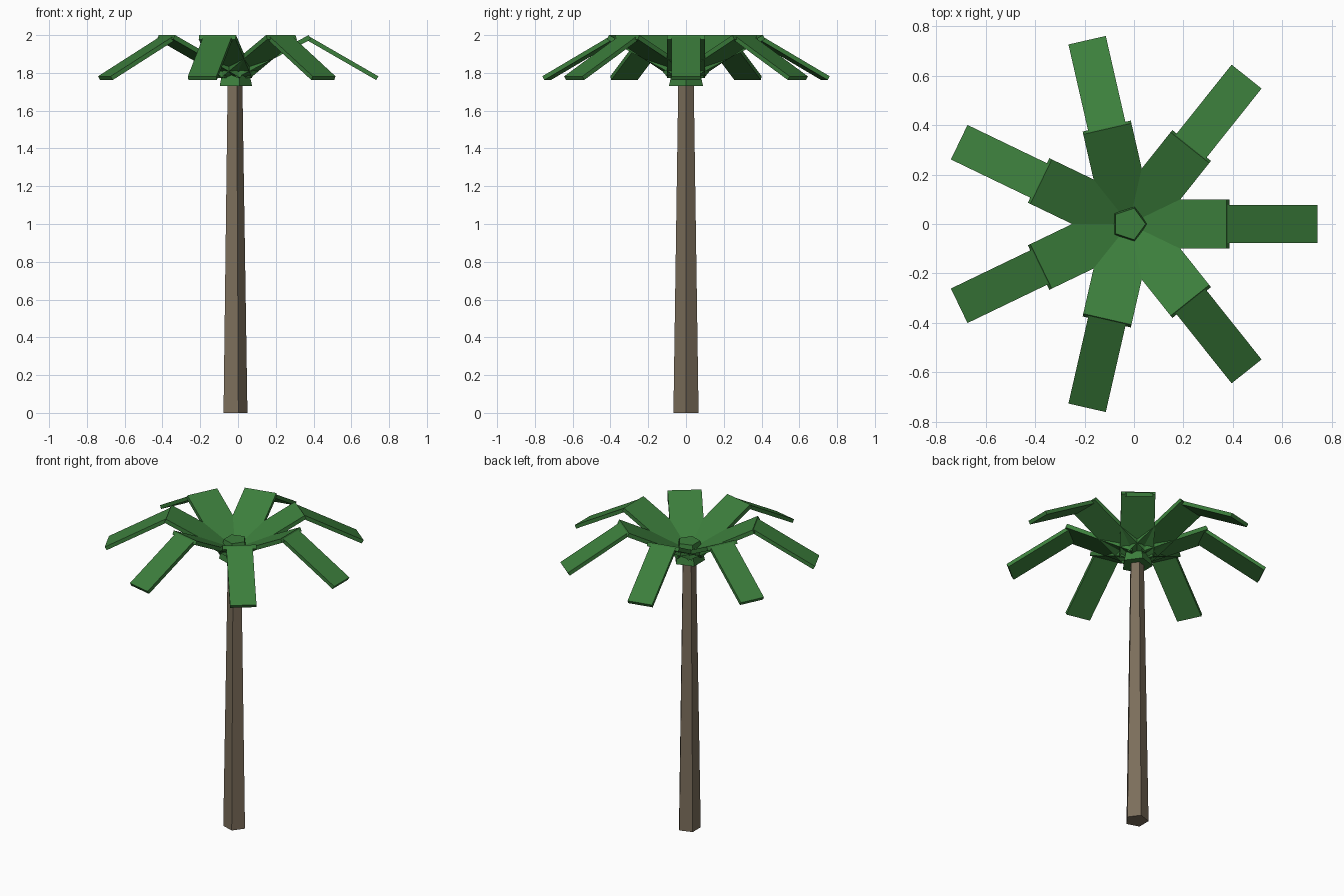
import bpy
import bmesh
import math
from mathutils import Matrix, Vector

cube = bpy.data.objects.get("Cube")
if cube:
    bpy.data.objects.remove(cube, do_unlink=True)

CENTRE_X = -0.02
FRONDS = 7


def material(name, rgb):
    mat = bpy.data.materials.new(name)
    mat.use_nodes = True
    colour = (*rgb, 1.0)
    mat.diffuse_color = colour
    bsdf = mat.node_tree.nodes["Principled BSDF"]
    bsdf.inputs["Base Color"].default_value = colour
    bsdf.inputs["Roughness"].default_value = 0.9
    return mat


def add_object(name, bm, mat):
    bmesh.ops.recalc_face_normals(bm, faces=bm.faces)
    mesh = bpy.data.meshes.new(name)
    bm.to_mesh(mesh)
    bm.free()
    mesh.materials.append(mat)
    obj = bpy.data.objects.new(name, mesh)
    obj.location.x = CENTRE_X
    bpy.context.collection.objects.link(obj)
    return obj


def tapered_pentagon(name, low, high, mat):
    """Five-sided frustum between two (radius, height) rings, one corner on +x."""
    bm = bmesh.new()
    rings = []
    for radius, z in (low, high):
        rings.append([bm.verts.new((radius * math.cos(math.tau * i / 5),
                                    radius * math.sin(math.tau * i / 5), z))
                      for i in range(5)])
    for ring in rings:
        bm.faces.new(ring)
    for i in range(5):
        j = (i + 1) % 5
        bm.faces.new((rings[0][i], rings[0][j], rings[1][j], rings[1][i]))
    return add_object(name, bm, mat)


def frond_slab(name, start, end, width, thickness, angle, mat):
    """Flat slab whose top face runs between two (radius, height) points."""
    a, b = Vector((start[0], 0, start[1])), Vector((end[0], 0, end[1]))
    along = b - a
    tilt = Matrix.Rotation(-math.atan2(along.z, along.x), 4, 'Y')
    bm = bmesh.new()
    bmesh.ops.create_cube(bm, size=1)
    size = Matrix.Diagonal((along.length, width, thickness, 1))
    drop = Matrix.Translation((0, 0, -thickness / 2))
    bm.transform(Matrix.Translation((a + b) / 2) @ tilt @ drop @ size)
    obj = add_object(name, bm, mat)
    obj.rotation_euler.z = angle
    return obj


bark = material("brown bark", (0.20, 0.155, 0.105))
leaf = material("leaf green", (0.045, 0.21, 0.045))

# Trunk and the flared collar at its top
tapered_pentagon("trunk", (0.07, 0.0), (0.043, 1.75), bark)
tapered_pentagon("crown_collar", (0.095, 1.73), (0.067, 1.855), leaf)

# Fronds: a rising inner slab and a drooping, narrower outer slab
for k in range(FRONDS):
    turn = math.tau * k / FRONDS
    frond_slab(f"frond_inner_{k + 1}", (0.0, 1.795), (0.395, 2.0),
               0.20, 0.025, turn, leaf)
    frond_slab(f"frond_outer_{k + 1}", (0.39, 1.997), (0.763, 1.782),
               0.155, 0.023, turn, leaf)
